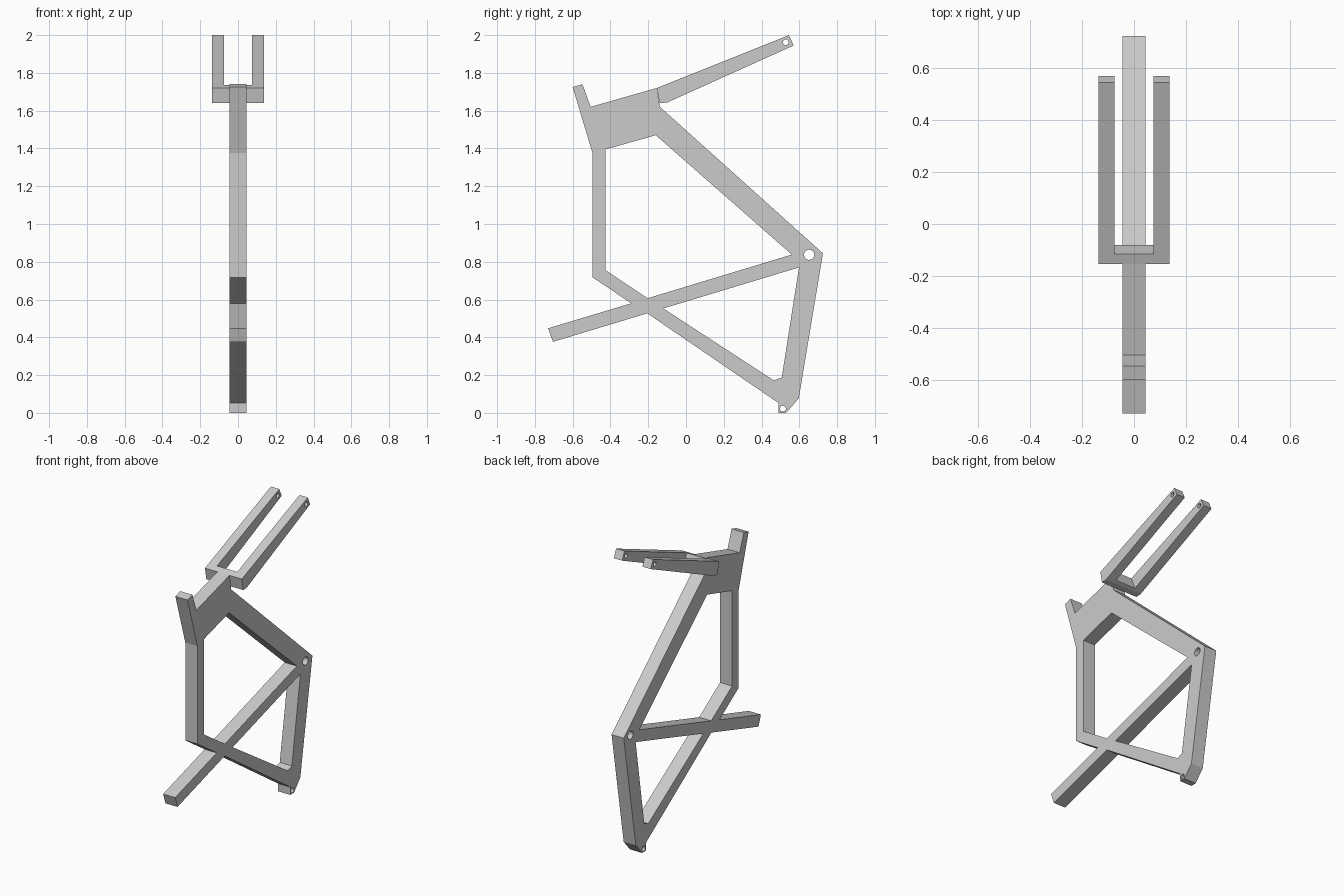
import bpy
import math
from mathutils import Matrix

if "Cube" in bpy.data.objects:
    bpy.data.objects.remove(bpy.data.objects["Cube"])

# Maps the drawing plane to (y, z) and the extrusion to x
TO_SIDE = Matrix(((0, 0, 1, 0), (1, 0, 0, 0), (0, 1, 0, 0), (0, 0, 0, 1)))


def circle(y, z, r, n=24):
    return [(y + r * math.cos(2 * math.pi * i / n),
             z + r * math.sin(2 * math.pi * i / n)) for i in range(n)]


def plate(name, loops, half_width):
    """Side profile with holes, extruded evenly about x = 0."""
    curve = bpy.data.curves.new(name + "_profile", 'CURVE')
    curve.dimensions = '2D'
    curve.fill_mode = 'BOTH'
    curve.extrude = half_width
    for loop in loops:
        spline = curve.splines.new('POLY')
        spline.points.add(len(loop) - 1)
        for point, (y, z) in zip(spline.points, loop):
            point.co = (y, z, 0, 1)
        spline.use_cyclic_u = True
    obj = bpy.data.objects.new(name, curve)
    bpy.context.collection.objects.link(obj)
    bpy.ops.object.select_all(action='DESELECT')
    obj.select_set(True)
    bpy.context.view_layer.objects.active = obj
    bpy.ops.object.convert(target='MESH')
    obj = bpy.context.object
    obj.data.transform(TO_SIDE)
    # Weld the caps to the sides
    bpy.ops.object.mode_set(mode='EDIT')
    bpy.ops.mesh.select_all(action='SELECT')
    bpy.ops.mesh.remove_doubles(threshold=0.0005)
    bpy.ops.mesh.normals_make_consistent(inside=False)
    bpy.ops.object.mode_set(mode='OBJECT')
    bpy.ops.object.shade_flat()
    return obj


# Main frame: outline, two openings, two pivot holes
outline = [(-0.60, 1.725), (-0.548, 1.74), (-0.505, 1.62), (-0.155, 1.72),
           (-0.138, 1.62), (0.725, 0.845), (0.597, 0.077), (0.53, 0), (0.49, 0),
           (0.49, 0.052), (-0.205, 0.527), (-0.705, 0.376), (-0.73, 0.448),
           (-0.29, 0.58), (-0.495, 0.718), (-0.495, 1.375)]
upper_opening = [(-0.425, 1.395), (-0.16, 1.47), (0.56, 0.838),
                 (-0.203, 0.607), (-0.425, 0.755)]
lower_opening = [(0.598, 0.77), (0.507, 0.188), (0.465, 0.172), (-0.12, 0.553)]
plate("frame", [outline, upper_opening, lower_opening,
                circle(0.652, 0.837, 0.027), circle(0.513, 0.022, 0.016)], 0.045)

# Fork: full-width block with tip holes, slotted into two arms
fork_side = [(-0.155, 1.72), (0.545, 2.0), (0.57, 1.945),
             (-0.10, 1.643), (-0.14, 1.64)]
fork = plate("fork", [fork_side, circle(0.528, 1.962, 0.015)], 0.137)
slot = plate("fork_slot_cutter", [[(-0.154, 1.83), (-0.059, 1.60), (0.7, 1.7),
                                   (0.7, 2.2), (-0.154, 2.1)]], 0.075)
cut = fork.modifiers.new("slot", 'BOOLEAN')
cut.operation = 'DIFFERENCE'
cut.solver = 'EXACT'
cut.object = slot
bpy.context.view_layer.objects.active = fork
bpy.ops.object.modifier_apply(modifier=cut.name)
bpy.data.objects.remove(slot)
